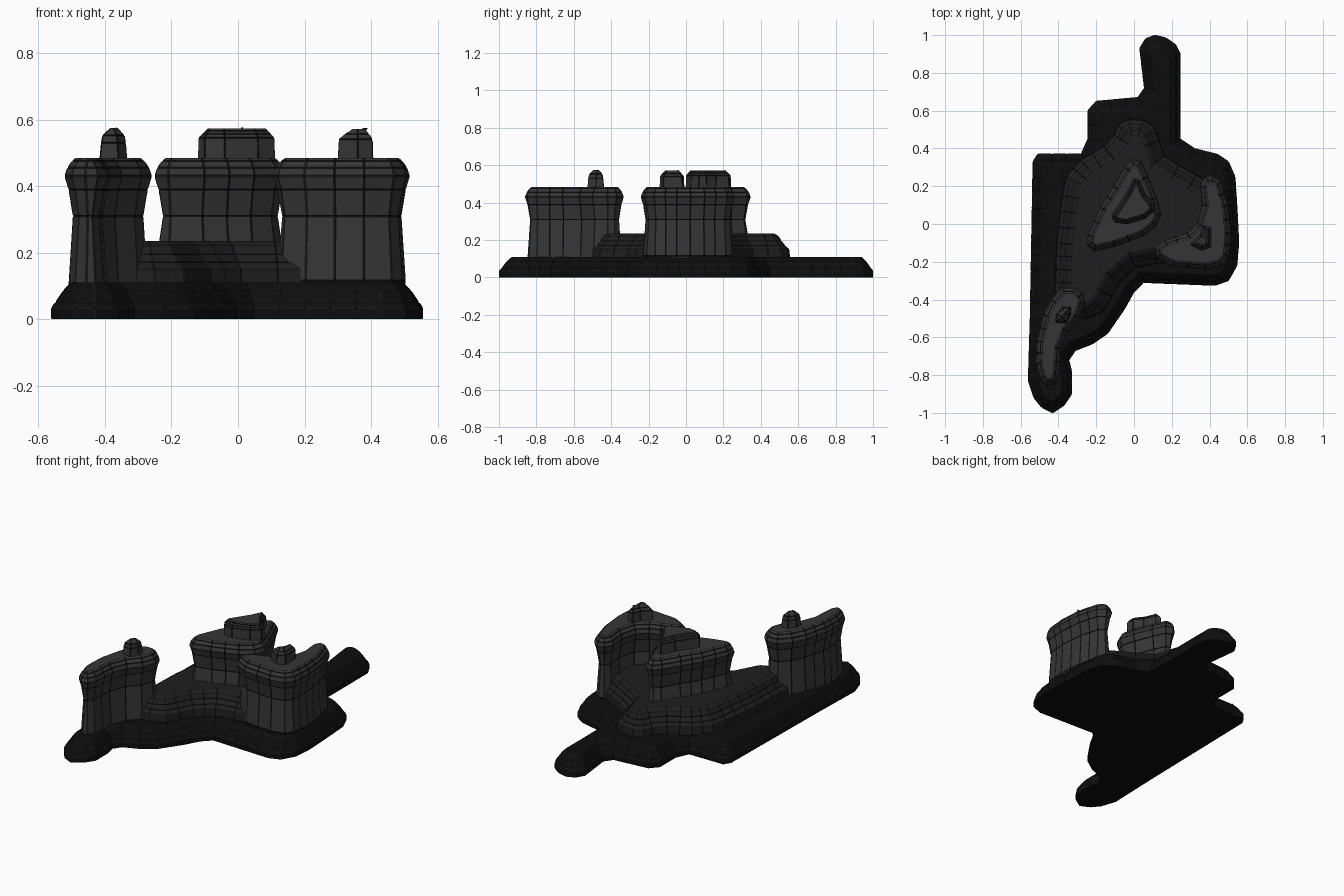
import bpy, bmesh
from mathutils import Vector


def material(name, v):
    m = bpy.data.materials.new(name)
    m.diffuse_color = (v, v, v, 1)
    return m


DARK = material("dark_stone", 0.004)
MID = material("mid_stone", 0.013)
PALE = material("pale_stone", 0.036)
SEAM = material("seam", 0.007)


def outline(points, step):
    # counter-clockwise outline with long edges divided into panels
    p = [Vector(q) for q in points]
    area = sum(a.x * b.y - b.x * a.y for a, b in zip(p, p[1:] + p[:1]))
    if area < 0:
        p.reverse()
    out = []
    for a, b in zip(p, p[1:] + p[:1]):
        n = max(1, round((b - a).length / step))
        out += [a.lerp(b, i / n) for i in range(n)]
    return out


def inset(pts, d):
    # move every outline point inward by d
    res = []
    for i, p in enumerate(pts):
        a = (p - pts[i - 1]).normalized()
        b = (pts[(i + 1) % len(pts)] - p).normalized()
        n1, n2 = Vector((-a.y, a.x)), Vector((-b.y, b.x))
        m = (n1 + n2) / max(0.6, 1 + n1.dot(n2))
        res.append(p + m * d)
    return res


def block(name, points, profile, mat, step=0.08, seam=0.004):
    # stack inset outlines following a (height, inset) profile
    pts = outline(points, step)
    bm = bmesh.new()
    rings = [[bm.verts.new((q.x, q.y, z)) for q in inset(pts, d)] for z, d in profile]
    n = len(pts)
    sides = []
    for lo, hi in zip(rings, rings[1:]):
        for i in range(n):
            j = (i + 1) % n
            sides.append(bm.faces.new((lo[i], lo[j], hi[j], hi[i])))
    bm.faces.new(rings[0][::-1])
    bm.faces.new(rings[-1])
    bm.normal_update()
    # raised panels framed by thin seams
    rim = bmesh.ops.inset_individual(bm, faces=sides, thickness=seam, depth=0.002,
                                     use_even_offset=True)["faces"]
    for f in rim:
        f.material_index = 1
    me = bpy.data.meshes.new(name)
    bm.to_mesh(me)
    bm.free()
    me.materials.append(mat)
    me.materials.append(SEAM)
    ob = bpy.data.objects.new(name, me)
    bpy.context.collection.objects.link(ob)


# ground slab with a long spur behind and another at the front left
base = [(.03, .93), (.06, .98), (.11, 1), (.17, .985), (.22, .95), (.245, .9), (.245, .45),
        (.32, .4), (.44, .37), (.5, .33), (.535, .25), (.545, .1), (.555, -.1), (.545, -.22),
        (.5, -.3), (.43, -.325), (.05, -.31), (0, -.36), (-.05, -.45), (-.14, -.58),
        (-.22, -.635), (-.31, -.67), (-.345, -.72), (-.33, -.78), (-.33, -.9), (-.37, -.96),
        (-.43, -1), (-.49, -.97), (-.53, -.92), (-.56, -.83), (-.55, -.5), (-.535, .33),
        (-.51, .37), (-.28, .37), (-.245, .45), (-.245, .6), (-.2, .65), (.02, .67),
        (.055, .72), (.045, .8)]
block("base_slab", base, [(0, 0), (.035, 0), (.05, .012), (.085, .035), (.11, .06)], DARK)

# raised middle terrace
terrace = [(-.105, .47), (-.085, .525), (-.03, .555), (.05, .55), (.11, .51), (.135, .44),
           (.16, .36), (.24, .31), (.33, .26), (.43, .2), (.46, 0), (.44, -.15), (.3, -.2),
           (.12, -.21), (.01, -.23), (-.08, -.31), (-.16, -.46), (-.25, -.5), (-.36, -.5),
           (-.42, -.38), (-.41, -.1), (-.38, .15), (-.36, .25), (-.28, .34), (-.16, .41)]
block("terrace", terrace, [(.1, 0), (.15, .004), (.17, .025), (.195, .045), (.22, .06),
                           (.235, .085)], MID)


def waisted(bottom):
    return [(bottom, .012), (.31, .025), (.39, .012), (.43, 0), (.455, .008),
            (.475, .022), (.485, .035)]


# three waisted towers
left = [(-.38, -.335), (-.31, -.335), (-.27, -.37), (-.26, -.42), (-.29, -.5), (-.35, -.57),
        (-.385, -.66), (-.395, -.8), (-.42, -.85), (-.46, -.86), (-.5, -.82), (-.52, -.74),
        (-.515, -.62), (-.48, -.48), (-.44, -.4)]
block("left_tower", left, waisted(.1), PALE)

right = [(.375, .25), (.42, .26), (.465, .22), (.5, .1), (.515, -.05), (.505, -.17), (.47, -.22),
         (.38, -.24), (.2, -.225), (.12, -.18), (.105, -.13), (.16, -.085), (.28, -.045),
         (.335, .005), (.36, .1), (.35, .2)]
block("right_tower", right, [(.06, .03), (.08, .018)] + waisted(.115), PALE)

middle = [(-.01, .345), (-.05, .3), (-.11, .2), (-.18, .09), (-.245, -.06), (-.25, -.11),
          (-.21, -.145), (-.1, -.12), (.05, -.065), (.12, -.01), (.145, .05), (.12, .14),
          (.075, .25), (.04, .33)]
block("middle_tower", middle, waisted(.22), PALE)

# small rooftop turrets
block("left_turret", [(-.415, -.52), (-.36, -.525), (-.335, -.48), (-.335, -.44), (-.38, -.44),
                      (-.41, -.48)],
      [(.48, 0), (.53, .004), (.552, .008), (.575, .03)], PALE, .1, .002)
block("right_turret", [(.3, -.11), (.36, -.14), (.405, -.12), (.405, -.02), (.37, -.01),
                       (.35, -.06)],
      [(.48, 0), (.54, .002), (.555, .012), (.572, .028)], PALE, .1, .002)
block("middle_turret", [(0, .24), (-.04, .16), (-.12, .04), (-.1, .01), (-.04, 0), (.06, .03),
                        (.11, .07), (.1, .11), (.06, .16), (.03, .23)],
      [(.48, 0), (.545, .002), (.555, .01), (.565, .018), (.573, .026)], PALE, .1, .002)
